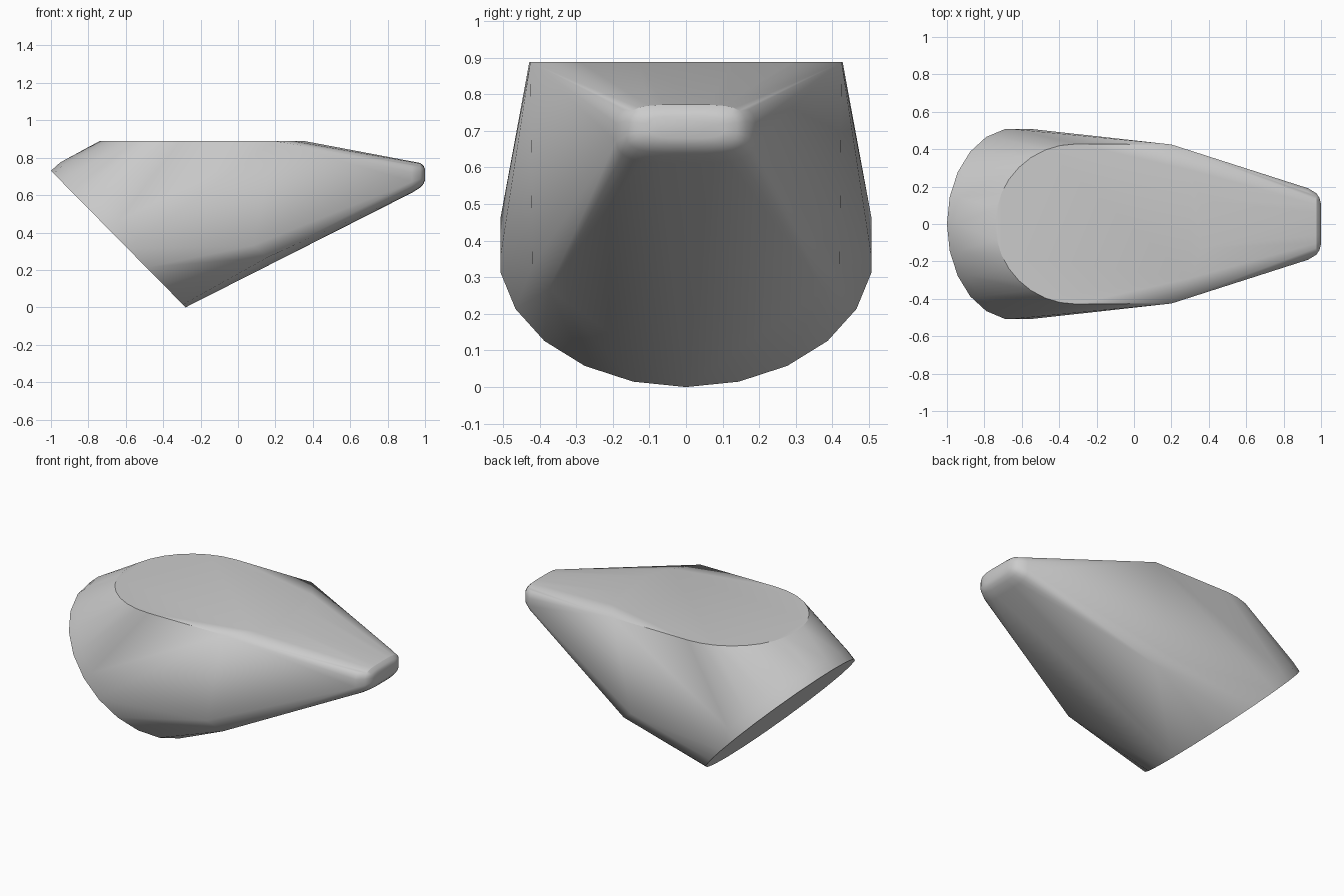
import bpy, bmesh, math
from math import sin, cos, pi

old = bpy.data.objects.get("Cube")
if old:
    bpy.data.objects.remove(old)

grey = bpy.data.materials.new("plain grey")
grey.use_nodes = True
colour = (0.6, 0.6, 0.6, 1)
grey.diffuse_color = colour
grey.node_tree.nodes["Principled BSDF"].inputs["Base Color"].default_value = colour

TOP = 0.888
points = []


def slanted_disc(cx, cz, segments=22):
    """Disc facing down and to -x, with a vertex at its lowest point."""
    for i in range(segments):
        a = 2 * pi * i / segments
        points.append((cx + 0.36 * cos(a), 0.512 * sin(a), cz - 0.365 * cos(a)))


def mirrored(x, y, z):
    points.extend([(x, y, z), (x, -y, z)])


def nose_ring(x, half_width, low, high, segments=24):
    """Rounded rectangle across the tip."""
    for i in range(segments):
        a = 2 * pi * (i + 0.5) / segments
        c, s = cos(a), sin(a)
        y = half_width * math.copysign(abs(c) ** 0.5, c)
        z = (low + high) / 2 + (high - low) / 2 * math.copysign(abs(s) ** 0.6, s)
        points.append((x, y, z))


# Flat round end and its short rim
slanted_disc(-0.64, 0.365)
slanted_disc(-0.59, 0.41)

# Flat top: half round at one end, chamfered at the other
for i in range(17):
    a = pi / 2 + pi * i / 16
    points.append((-0.31 + 0.432 * cos(a), 0.428 * sin(a), TOP))
for x, y in ((0.2, 0.425), (0.3, 0.29), (0.36, 0.13)):
    mirrored(x, y, TOP)

# Lower shoulders
mirrored(0.16, 0.375, 0.268)
mirrored(0.08, 0.42, 0.33)

# Rounded nose
nose_ring(0.93, 0.192, 0.612, 0.78)
nose_ring(0.975, 0.165, 0.64, 0.772)
nose_ring(0.992, 0.14, 0.66, 0.757)
nose_ring(1.0, 0.105, 0.68, 0.74)

# Wrap everything in one convex skin
bm = bmesh.new()
for p in points:
    bm.verts.new(p)
hull = bmesh.ops.convex_hull(bm, input=bm.verts[:])
spare = [v for v in set(hull["geom_interior"] + hull["geom_unused"])
         if isinstance(v, bmesh.types.BMVert) and v.is_valid and not v.link_faces]
bmesh.ops.delete(bm, geom=spare, context="VERTS")
bmesh.ops.dissolve_limit(bm, angle_limit=math.radians(0.5),
                         verts=bm.verts[:], edges=bm.edges[:])
bmesh.ops.recalc_face_normals(bm, faces=bm.faces[:])
mesh = bpy.data.meshes.new("wedge_body")
bm.to_mesh(mesh)
bm.free()
mesh.materials.append(grey)

body = bpy.data.objects.new("wedge_body", mesh)
bpy.context.collection.objects.link(body)
bpy.ops.object.select_all(action="DESELECT")
body.select_set(True)
bpy.context.view_layer.objects.active = body
bpy.ops.object.shade_smooth_by_angle(angle=math.radians(30))
